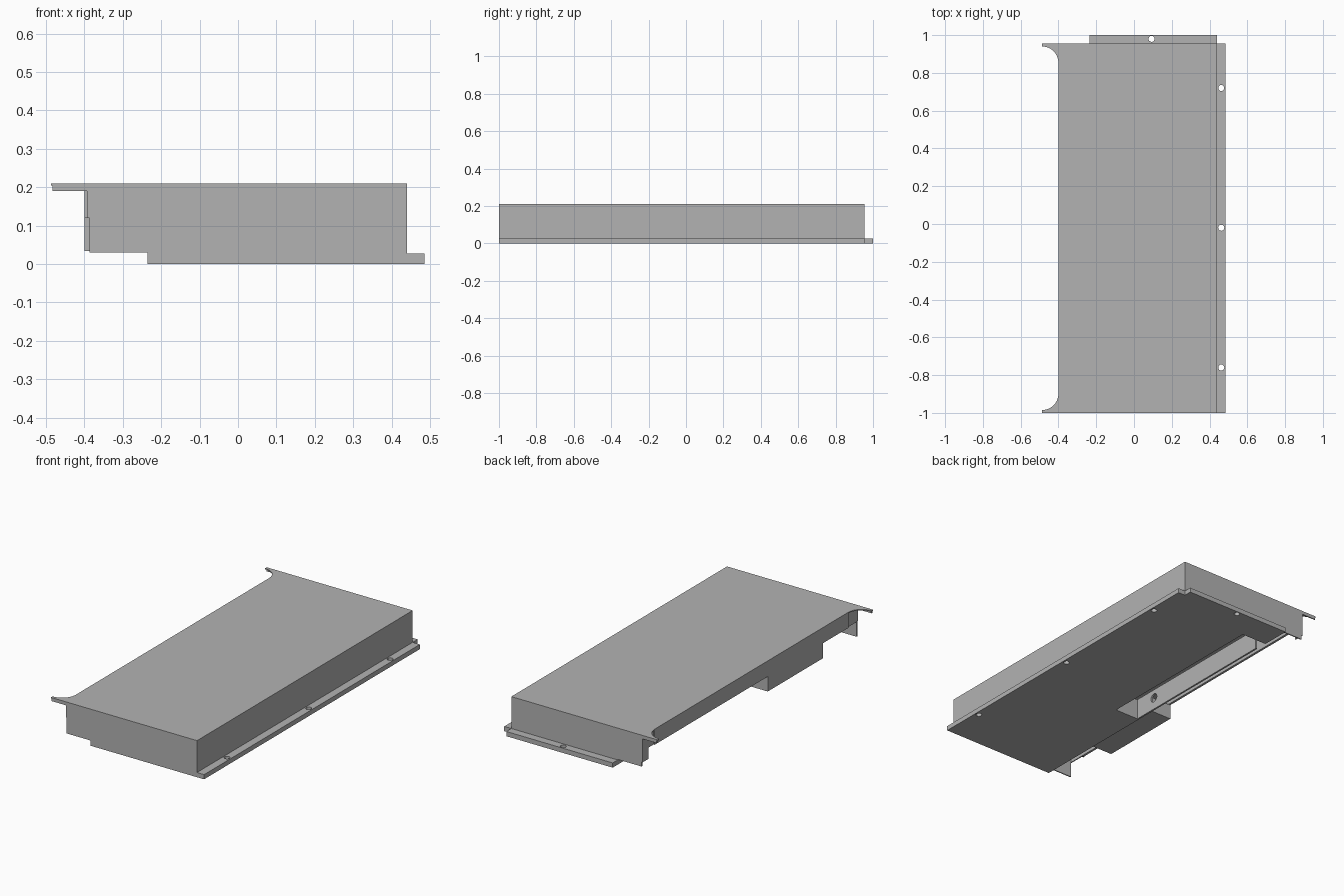
import bpy, bmesh, math
from mathutils import Vector

cube = bpy.data.objects.get("Cube")
if cube:
    bpy.data.objects.remove(cube, do_unlink=True)

GREY = (0.45, 0.45, 0.45, 1)
metal = bpy.data.materials.new("plain_grey")
metal.use_nodes = True
metal.diffuse_color = GREY
metal.node_tree.nodes["Principled BSDF"].inputs["Base Color"].default_value = GREY

FRONT, BACK = -1.0, 0.955
LEFT, RIGHT = -0.40, 0.44
TOP, SHEET, BASE = 0.21, 0.006, 0.027


def extrude(name, outline, axis, start, end):
    """Extrude a flat outline along y or z."""
    bm = bmesh.new()
    place = {"z": lambda a, b: (a, b, start), "y": lambda a, b: (a, start, b),
             "x": lambda a, b: (start, a, b)}[axis]
    face = bm.faces.new([bm.verts.new(place(a, b)) for a, b in outline])
    step = Vector([end - start if c == axis else 0 for c in "xyz"])
    moved = bmesh.ops.extrude_face_region(bm, geom=[face])["geom"]
    bmesh.ops.translate(bm, verts=[v for v in moved if isinstance(v, bmesh.types.BMVert)], vec=step)
    bmesh.ops.recalc_face_normals(bm, faces=bm.faces)
    mesh = bpy.data.meshes.new(name)
    bm.to_mesh(mesh)
    bm.free()
    obj = bpy.data.objects.new(name, mesh)
    bpy.context.collection.objects.link(obj)
    mesh.materials.append(metal)
    return obj


def box(name, x, y, z):
    return extrude(name, [(x[0], y[0]), (x[1], y[0]), (x[1], y[1]), (x[0], y[1])], "z", *z)


def drill(obj, axis, centres, radius, start, end):
    """Cut round holes through a part."""
    for a, b in centres:
        ring = [(a + radius * math.cos(math.tau * i / 16), b + radius * math.sin(math.tau * i / 16))
                for i in range(16)]
        cutter = extrude("hole_cutter", ring, axis, start, end)
        cutter.hide_render = True
        cutter.hide_viewport = True
        cutter.display_type = "WIRE"
        mod = obj.modifiers.new("hole", "BOOLEAN")
        mod.object = cutter
        mod.solver = "EXACT"
        # Bake the cut so that the cutter can be removed
        bpy.context.view_layer.update()
        evaluated = obj.evaluated_get(bpy.context.evaluated_depsgraph_get())
        mesh = bpy.data.meshes.new_from_object(evaluated)
        obj.modifiers.clear()
        obj.data = mesh
        bpy.data.objects.remove(cutter, do_unlink=True)


# Top sheet with two flared corners
flare = 0.087
tip = LEFT - flare
arc = [(tip + flare * math.sin(t * math.pi / 20), BACK - 0.102 + flare * math.cos(t * math.pi / 20))
       for t in range(11)]
middle = FRONT + BACK
top_outline = [(RIGHT, FRONT), (RIGHT, BACK), (tip, BACK)] + arc
top_outline += [(x, middle - y) for x, y in reversed(arc)] + [(tip, FRONT)]
extrude("top_sheet", top_outline, "z", TOP - SHEET, TOP)

# End walls with narrow top tongues and a stepped lower corner
wall = [(-0.235, 0), (RIGHT, 0), (RIGHT, TOP), (-0.483, TOP), (-0.483, 0.19),
        (-0.387, 0.19), (-0.387, 0.03), (-0.235, 0.03)]
extrude("front_wall", wall, "y", FRONT, FRONT + SHEET)
extrude("back_wall", wall, "y", BACK - SHEET, BACK)

# Long side walls
box("left_wall", (RIGHT - SHEET, RIGHT), (FRONT, BACK), (0, TOP))
box("right_wall", (LEFT, LEFT + 0.013), (FRONT + 0.1, BACK - 0.1), (0.12, TOP))
for name, ends in (("right_wall_front_end", (FRONT, FRONT + 0.1)),
                   ("right_wall_back_end", (BACK - 0.1, BACK))):
    box(name, (-0.393, -0.387), ends, (0.12, TOP))
box("back_corner_tab", (-0.393, -0.387), (BACK - 0.055, BACK), (0.055, 0.12))

# Base plate with mounting flanges and an open notch
plate = extrude("base_plate", [
    (-0.235, FRONT), (0.485, FRONT), (0.485, BACK), (RIGHT, BACK), (RIGHT, 1), (-0.235, 1),
    (-0.235, 0.83), (-0.075, 0.83), (-0.075, -0.24), (-0.235, -0.24)], "z", 0, BASE)
drill(plate, "z", [(0.462, 0.72), (0.462, -0.02), (0.462, -0.76), (0.093, 0.98)], 0.016, -0.1, 0.1)

# Bracket standing in the notch
bracket = box("notch_bracket", (-0.235, -0.225), (-0.24, 0.76), (0, 0.12))
drill(bracket, "x", [(-0.1, 0.07)], 0.025, -0.3, -0.1)
box("notch_end_wall", (-0.235, -0.075), (-0.246, -0.24), (0, 0.12))

# Shallow pocket hanging below the right wall
pocket_y = (-0.67, -0.17)
box("pocket_floor", (-0.39, -0.235), pocket_y, (0.034, 0.04))
box("pocket_side", (LEFT, LEFT + 0.013), pocket_y, (0.034, 0.12))
for name, y in (("pocket_front_end", pocket_y[0]), ("pocket_back_end", pocket_y[1] - SHEET)):
    box(name, (-0.39, -0.235), (y, y + SHEET), (0.034, 0.12))
